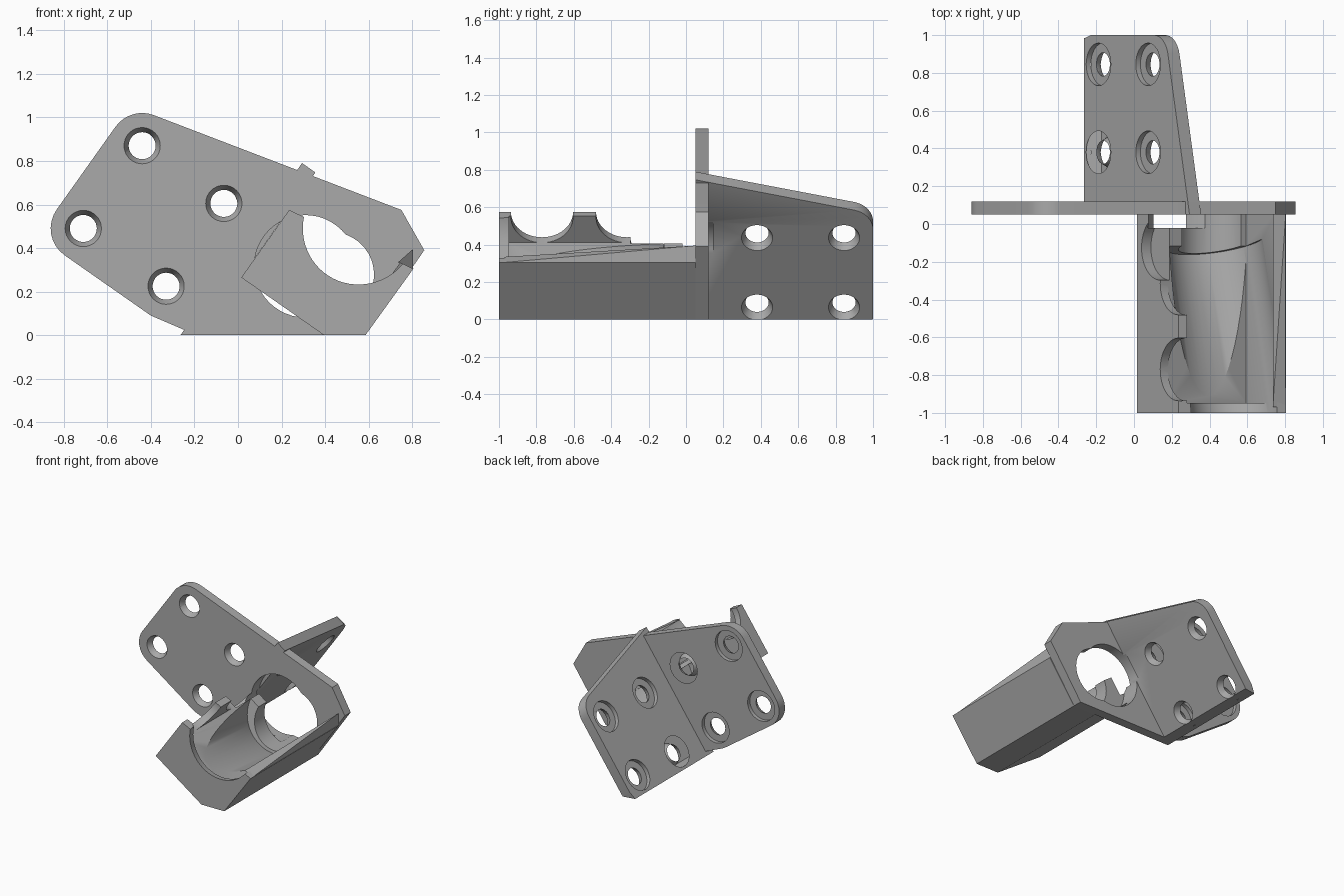
import bpy, bmesh, math
from mathutils import Vector

if "Cube" in bpy.data.objects:
    bpy.data.objects.remove(bpy.data.objects["Cube"])

grey = bpy.data.materials.new("plain grey")
grey.use_nodes = True
grey.diffuse_color = (0.4, 0.4, 0.4, 1)
grey.node_tree.nodes["Principled BSDF"].inputs["Base Color"].default_value = (0.4, 0.4, 0.4, 1)

TILT = math.radians(54.74)
C, S = math.cos(TILT), math.sin(TILT)


def tilted(v, u, y):
    """Bracket axes (v across, u along the slope) to world space."""
    return Vector((u * C + v * S, y, u * S - v * C))


def upright(x, z, y):
    return Vector((x, y, z))


def sloped(y, u, v):
    return tilted(v, u, y)


def finish(name, bm):
    bmesh.ops.recalc_face_normals(bm, faces=bm.faces[:])
    mesh = bpy.data.meshes.new(name)
    bm.to_mesh(mesh)
    bm.free()
    mesh.materials.append(grey)
    obj = bpy.data.objects.new(name, mesh)
    bpy.context.collection.objects.link(obj)
    return obj


def prism(name, outline, place, t0, t1):
    bm = bmesh.new()
    a = [bm.verts.new(place(p, q, t0)) for p, q in outline]
    b = [bm.verts.new(place(p, q, t1)) for p, q in outline]
    bm.faces.new(a)
    bm.faces.new(b)
    n = len(a)
    for i in range(n):
        j = (i + 1) % n
        bm.faces.new((a[i], a[j], b[j], b[i]))
    return finish(name, bm)


def block(name, v0, v1, u0, u1, y0, y1):
    return prism(name, [(v0, u0), (v1, u0), (v1, u1), (v0, u1)], tilted, y0, y1)


def round_bar(name, a, b, r0, r1, sides=48):
    bm = bmesh.new()
    d = b - a
    m = d.to_track_quat('Z', 'Y').to_matrix().to_4x4()
    m.translation = (a + b) / 2
    bmesh.ops.create_cone(bm, cap_ends=True, segments=sides, radius1=r0,
                          radius2=r1, depth=d.length, matrix=m)
    return finish(name, bm)


def arc(cx, cz, r, a0, a1, n=8):
    angles = [math.radians(a0 + (a1 - a0) * i / n) for i in range(n + 1)]
    return [(cx + r * math.cos(a), cz + r * math.sin(a)) for a in angles]


def carve(obj, cutters):
    for cutter in cutters:
        cutter.hide_render = True
        mod = obj.modifiers.new("cut", 'BOOLEAN')
        mod.operation = 'DIFFERENCE'
        mod.solver = 'EXACT'
        mod.object = cutter
    graph = bpy.context.evaluated_depsgraph_get()
    mesh = bpy.data.meshes.new_from_object(obj.evaluated_get(graph))
    obj.modifiers.clear()
    obj.data = mesh
    for cutter in cutters:
        bpy.data.objects.remove(cutter)
    bpy.ops.object.select_all(action='DESELECT')
    obj.select_set(True)
    bpy.context.view_layer.objects.active = obj
    bpy.ops.object.shade_smooth_by_angle(angle=math.radians(30))


def screw_hole(front, back):
    """Tapered hole with a wide counterbore at the back."""
    d = back - front
    return [round_bar("taper", front - d * 0.02, front + d * 0.6, 0.084, 0.062, 32),
            round_bar("through", front - d, back + d, 0.062, 0.062, 32),
            round_bar("counterbore", front + d * 0.6, back + d, 0.113, 0.113, 32)]


def motor_openings():
    return [round_bar("wide_opening", tilted(0.07, 0.437, -0.02), tilted(0.07, 0.437, 0.145), 0.235, 0.235),
            round_bar("bore", tilted(0.19, 0.475, -0.18), tilted(0.19, 0.475, 0.3), 0.195, 0.195)]


# Upright plate with rounded corners around its outer holes
INNER = -0.141
OUTER = -0.216
outline = [(-0.19, 0), (0.585, 0), (0.855, 0.39), (0.75, 0.575)]
outline += arc(-0.44, 0.87, 0.15, 69, 144.7)
outline += arc(-0.71, 0.49, 0.15, 144.7, 234.7)
outline += [(-0.4, 0.09)]
front_plate = prism("front_plate", outline, upright, 0.05, 0.12)
cuts = motor_openings()
for x, z in [(-0.44, 0.87), (-0.71, 0.49), (-0.065, 0.605), (-0.33, 0.225)]:
    cuts += screw_hole(Vector((x, 0.05, z)), Vector((x, 0.12, z)))
carve(front_plate, cuts)

# Sloping side plate behind it, trimmed flat at the base
outline = [(0.05, -0.2), (0.97, -0.2), (1.0, -0.09)]
outline += arc(0.87, 0.49, 0.13, 0, 76)
outline += [(0.05, 0.815)]
side_plate = prism("side_plate", outline, sloped, INNER, OUTER)
cuts = [prism("base_trim", [(-1, -1), (1, -1), (1, 0), (-1, 0)], upright, -1, 2),
        motor_openings()[0]]
bpy.data.objects.remove(bpy.data.objects["bore"])
for y in (0.38, 0.845):
    for u in (-0.02, 0.435):
        cuts += screw_hole(tilted(INNER, u, y), tilted(OUTER, u, y))
carve(side_plate, cuts)

# Open housing in front of the upright plate
FLOOR = 0.44
housing = prism("housing", [(0.235, 0.575), (0.015, 0.265), (0.395, 0), (0.585, 0), (0.805, 0.305)],
                upright, -1, 0.05)
cuts = motor_openings()
cuts += [block("cavity", -0.09, 0.415, FLOOR, 1, -0.947, 0.2),
         block("open_side", -0.3, 0.1, FLOOR, 1, -0.3, 0.2)]
for y in (-0.77, -0.315):
    cuts.append(round_bar("wall_notch", tilted(-0.3, 0.605, y), tilted(-0.07, 0.605, y), 0.166, 0.166))
cuts.append(round_bar("side_recess", tilted(-0.3, FLOOR, -0.125), tilted(-0.08, FLOOR, -0.125), 0.172, 0.172))
# Trough that runs out towards the front end
r = 0.26
cuts.append(round_bar("trough", tilted(0.17, FLOOR + r + 0.03, -1.0),
                      tilted(0.17, FLOOR + r - 0.193, -0.1), r, r, 64))
carve(housing, cuts)

# Thin rising lip on the outer wall
bm = bmesh.new()
for x, y, z in [(0.735, -0.97, 0.335), (0.803, -0.97, 0.305), (0.735, 0.05, 0.335),
                (0.803, 0.05, 0.395), (0.803, 0.05, 0.305)]:
    bm.verts.new((x, y, z))
bmesh.ops.convex_hull(bm, input=bm.verts[:])
finish("wall_lip", bm)
